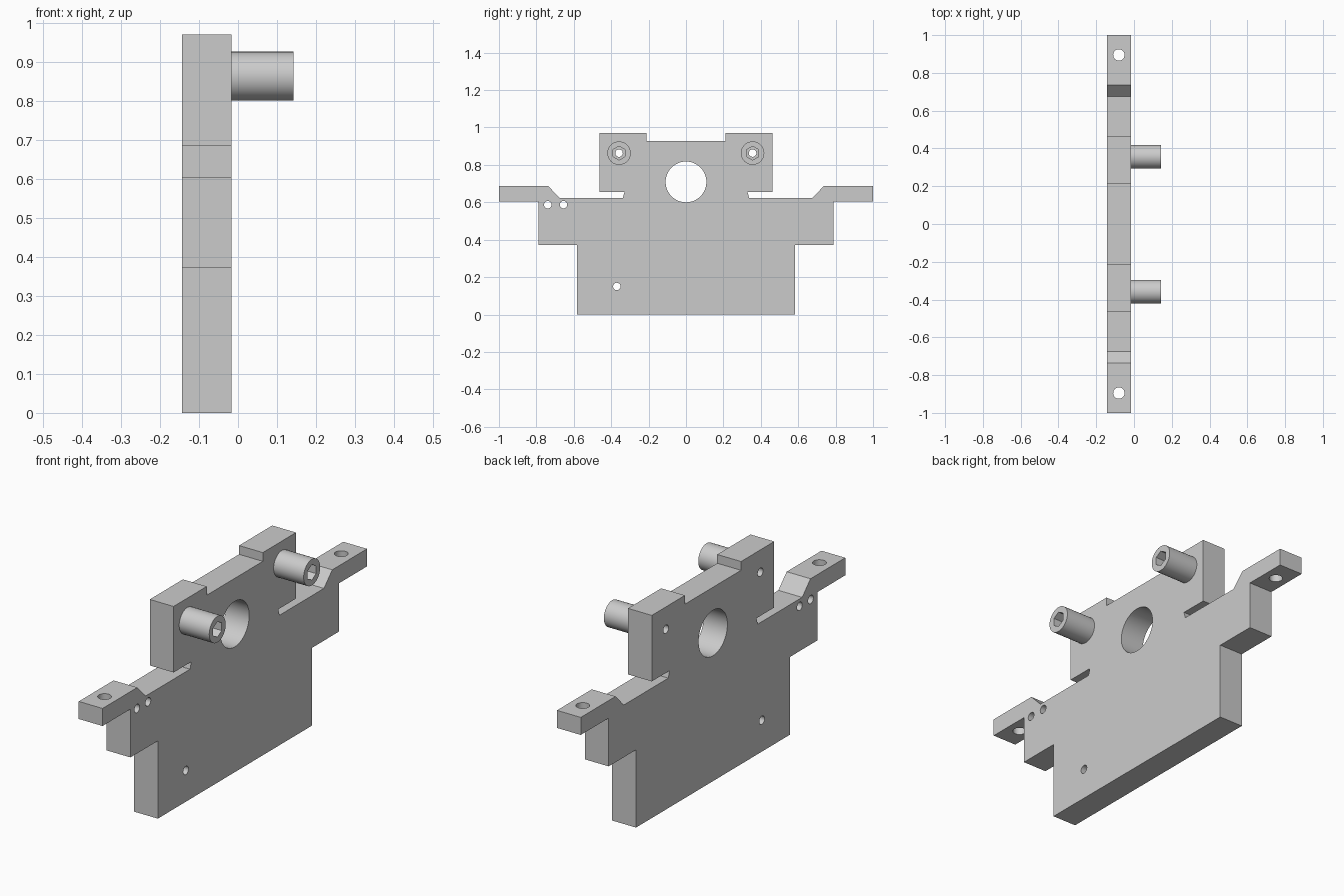
import bpy, bmesh, math
from mathutils import Matrix

cube = bpy.data.objects.get("Cube")
if cube:
    bpy.data.objects.remove(cube)

grey = bpy.data.materials.new("machined grey")
grey.use_nodes = True
grey.diffuse_color = (0.6, 0.6, 0.6, 1)
grey.node_tree.nodes["Principled BSDF"].inputs["Base Color"].default_value = (0.6, 0.6, 0.6, 1)

BACK, FACE, TIP = -0.143, -0.017, 0.142
MID = (BACK + FACE) / 2


def make_object(name, bm):
    bmesh.ops.recalc_face_normals(bm, faces=bm.faces)
    mesh = bpy.data.meshes.new(name)
    bm.to_mesh(mesh)
    bm.free()
    obj = bpy.data.objects.new(name, mesh)
    bpy.context.collection.objects.link(obj)
    mesh.materials.append(grey)
    return obj


def add_rod(bm, radius, x0, x1, y, z, sides=48):
    """Cylinder lying along x."""
    place = Matrix.Translation(((x0 + x1) / 2, y, z)) @ Matrix.Rotation(math.pi / 2, 4, 'Y')
    bmesh.ops.create_cone(bm, cap_ends=True, segments=sides, radius1=radius,
                          radius2=radius, depth=x1 - x0, matrix=place)


def cut(obj, bm):
    """Subtract the cutter shape and remove the cutter."""
    cutter = make_object("cutter", bm)
    cutter.hide_render = True
    mod = obj.modifiers.new("cut", 'BOOLEAN')
    mod.operation, mod.solver, mod.object = 'DIFFERENCE', 'EXACT', cutter
    select(obj)
    bpy.ops.object.modifier_apply(modifier=mod.name)
    bpy.data.objects.remove(cutter)


def select(obj):
    bpy.ops.object.select_all(action='DESELECT')
    obj.select_set(True)
    bpy.context.view_layer.objects.active = obj


# Stepped plate: half outline (y, z), mirrored and extruded through its thickness
half = [(0.582, 0), (0.582, 0.372), (0.789, 0.372), (0.789, 0.603), (1, 0.603),
        (1, 0.687), (0.737, 0.687), (0.674, 0.622), (0.338, 0.622), (0.329, 0.654),
        (0.463, 0.654), (0.463, 0.97), (0.212, 0.97), (0.212, 0.928)]
outline = half + [(-y, z) for y, z in reversed(half)]
bm = bmesh.new()
face = bm.faces.new([bm.verts.new((BACK, y, z)) for y, z in outline])
side = bmesh.ops.extrude_face_region(bm, geom=[face])
moved = [v for v in side["geom"] if isinstance(v, bmesh.types.BMVert)]
bmesh.ops.translate(bm, verts=moved, vec=(FACE - BACK, 0, 0))
plate = make_object("mounting_plate", bm)

# Bore, small drilled holes, screw holes and vertical ear holes
PINS = [(-0.358, 0.863), (0.356, 0.863)]
bm = bmesh.new()
add_rod(bm, 0.109, -0.3, 0.1, 0, 0.709, 64)
for y, z in [(-0.739, 0.587), (-0.655, 0.587), (-0.37, 0.15)] + PINS:
    add_rod(bm, 0.02, -0.3, 0.1, y, z, 32)
for y in (-0.895, 0.895):
    bmesh.ops.create_cone(bm, cap_ends=True, segments=32, radius1=0.03, radius2=0.03,
                          depth=0.3, matrix=Matrix.Translation((MID, y, 0.645)))
cut(plate, bm)
parts = [plate]

# Round posts with a hexagonal socket and a through hole
for name, (y, z) in zip(("front_post", "rear_post"), PINS):
    bm = bmesh.new()
    add_rod(bm, 0.0625, FACE, TIP, y, z)
    post = make_object(name, bm)
    bm = bmesh.new()
    add_rod(bm, 0.02, -0.1, 0.3, y, z, 32)
    cut(post, bm)
    bm = bmesh.new()
    add_rod(bm, 0.037, TIP - 0.07, 0.3, 0, 0, 6)
    bmesh.ops.rotate(bm, verts=bm.verts, cent=(0, 0, 0),
                     matrix=Matrix.Rotation(math.pi / 2, 3, 'X'))
    bmesh.ops.translate(bm, verts=bm.verts, vec=(0, y, z))
    cut(post, bm)
    parts.append(post)

# Smooth the round walls, keep the edges crisp
for part in parts:
    select(part)
    bpy.ops.object.shade_smooth_by_angle(angle=math.radians(30))
